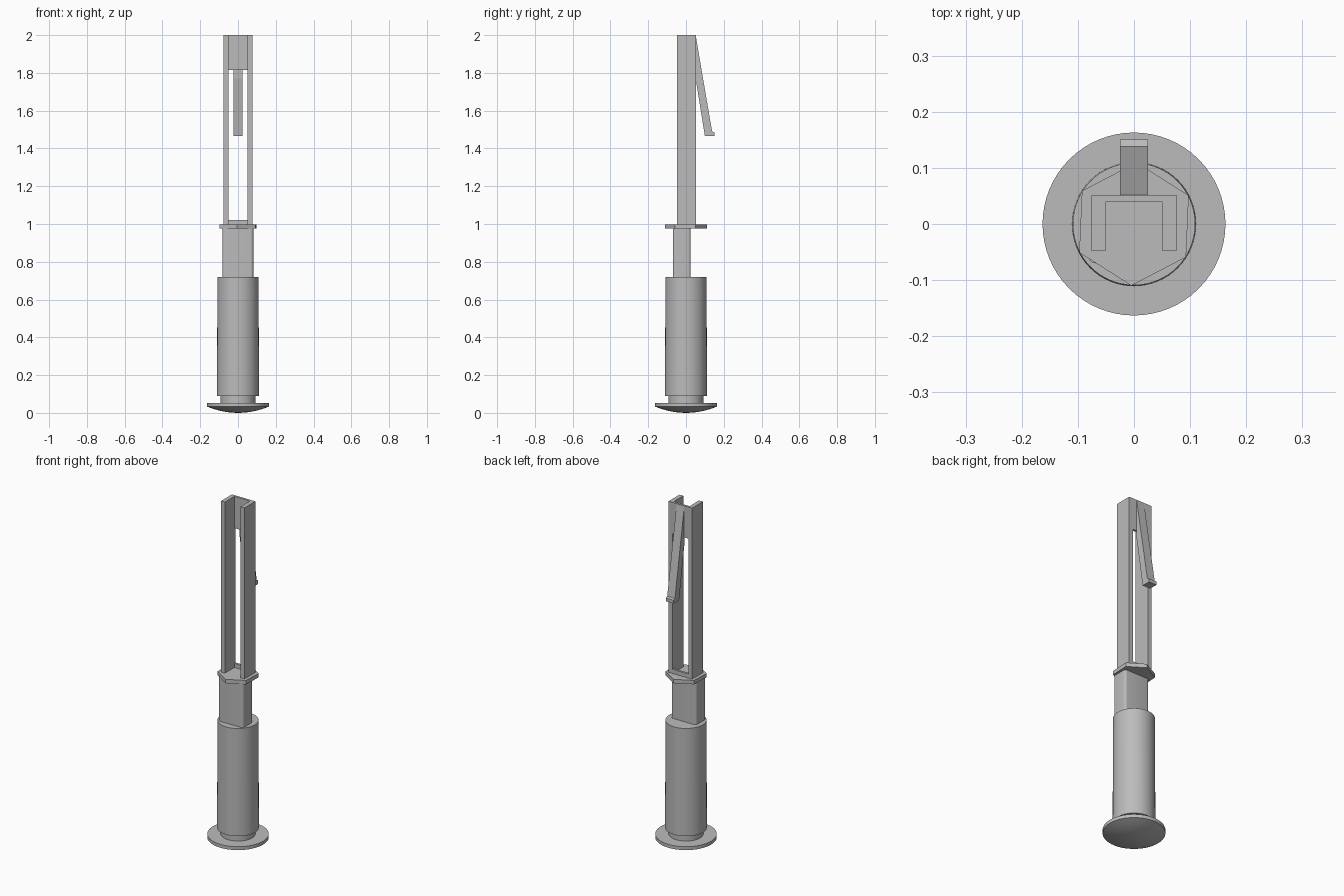
import bpy, bmesh, math
from mathutils import Vector

cube = bpy.data.objects.get("Cube")
if cube:
    bpy.data.objects.remove(cube, do_unlink=True)

grey = bpy.data.materials.new("plain_grey")
grey.use_nodes = True
colour = (0.5, 0.5, 0.5, 1)
grey.diffuse_color = colour
grey.node_tree.nodes["Principled BSDF"].inputs["Base Color"].default_value = colour


def finish(name, bm, smooth=False):
    bmesh.ops.recalc_face_normals(bm, faces=bm.faces)
    mesh = bpy.data.meshes.new(name)
    bm.to_mesh(mesh)
    bm.free()
    mesh.materials.append(grey)
    obj = bpy.data.objects.new(name, mesh)
    bpy.context.collection.objects.link(obj)
    if smooth:
        bpy.ops.object.select_all(action='DESELECT')
        bpy.context.view_layer.objects.active = obj
        obj.select_set(True)
        bpy.ops.object.shade_smooth_by_angle(angle=math.radians(30))
    return obj


def extrude(name, outline, offset):
    """Extrude a closed 3D outline along an offset."""
    bm = bmesh.new()
    face = bm.faces.new([bm.verts.new(p) for p in outline])
    grown = bmesh.ops.extrude_face_region(bm, geom=[face], use_keep_orig=True)
    verts = [g for g in grown["geom"] if isinstance(g, bmesh.types.BMVert)]
    bmesh.ops.translate(bm, verts=verts, vec=Vector(offset))
    return finish(name, bm)


def lathe(name, profile, steps=64):
    """Spin a radius/height profile around the vertical axis."""
    bm = bmesh.new()
    verts = [bm.verts.new((r, 0, z)) for r, z in profile]
    edges = [bm.edges.new(pair) for pair in zip(verts, verts[1:])]
    bmesh.ops.spin(bm, geom=verts + edges, axis=(0, 0, 1), cent=(0, 0, 0),
                   angle=math.tau, steps=steps)
    bmesh.ops.remove_doubles(bm, verts=bm.verts, dist=1e-5)
    return finish(name, bm, True)


def box(name, low, high):
    (x0, y0, z0), (x1, y1, z1) = low, high
    outline = [(x0, y0, z0), (x1, y0, z0), (x1, y1, z0), (x0, y1, z0)]
    return extrude(name, outline, (0, 0, z1 - z0))


# Push button with a shallow domed underside
dome = [(0.163 * t, 0.033 * t * t) for t in (0, 0.2, 0.4, 0.6, 0.8, 1)]
lathe("button_head", dome + [(0.163, 0.053), (0, 0.053)])
lathe("button_stem", [(0, 0.05), (0.092, 0.05), (0.092, 0.095), (0, 0.095)])

# Main barrel
lathe("barrel", [(0, 0.09), (0.111, 0.09), (0.109, 0.72), (0, 0.72)])

# Rounded rectangular neck
neck = box("neck", (-0.082, -0.07, 0.715), (0.081, 0.025, 0.98))
bm = bmesh.new()
bm.from_mesh(neck.data)
upright = [e for e in bm.edges if abs(e.verts[0].co.z - e.verts[1].co.z) > 0.1]
bmesh.ops.bevel(bm, geom=upright, offset=0.014, segments=5, profile=0.5,
                affect='EDGES')
bpy.data.objects.remove(neck, do_unlink=True)
finish("neck", bm, True)

# Hexagonal collar
angles = [math.radians(-92.5 + 60 * i) for i in range(6)]
extrude("hex_collar", [(0.11 * math.cos(a), 0.11 * math.sin(a), 0.975)
                       for a in angles], (0, 0, 0.023))

# Channel with open front and a windowed back
for side, x in (("right", -0.0635), ("left", 0.0635)):
    box(side + "_channel_wall", (x - 0.0125, -0.048, 0.998),
        (x + 0.0125, 0.052, 2))
box("channel_back_top", (-0.051, 0.039, 1.815), (0.051, 0.052, 2))
box("channel_back_sill", (-0.051, 0.039, 0.998), (0.051, 0.052, 1.022))

# Sloping spring clip with a small toe
clip = [(0.051, 2), (0.138, 1.49), (0.151, 1.485), (0.151, 1.465),
        (0.1, 1.465), (0.051, 1.77)]
extrude("spring_clip", [(-0.025, y, z) for y, z in clip], (0.05, 0, 0))
